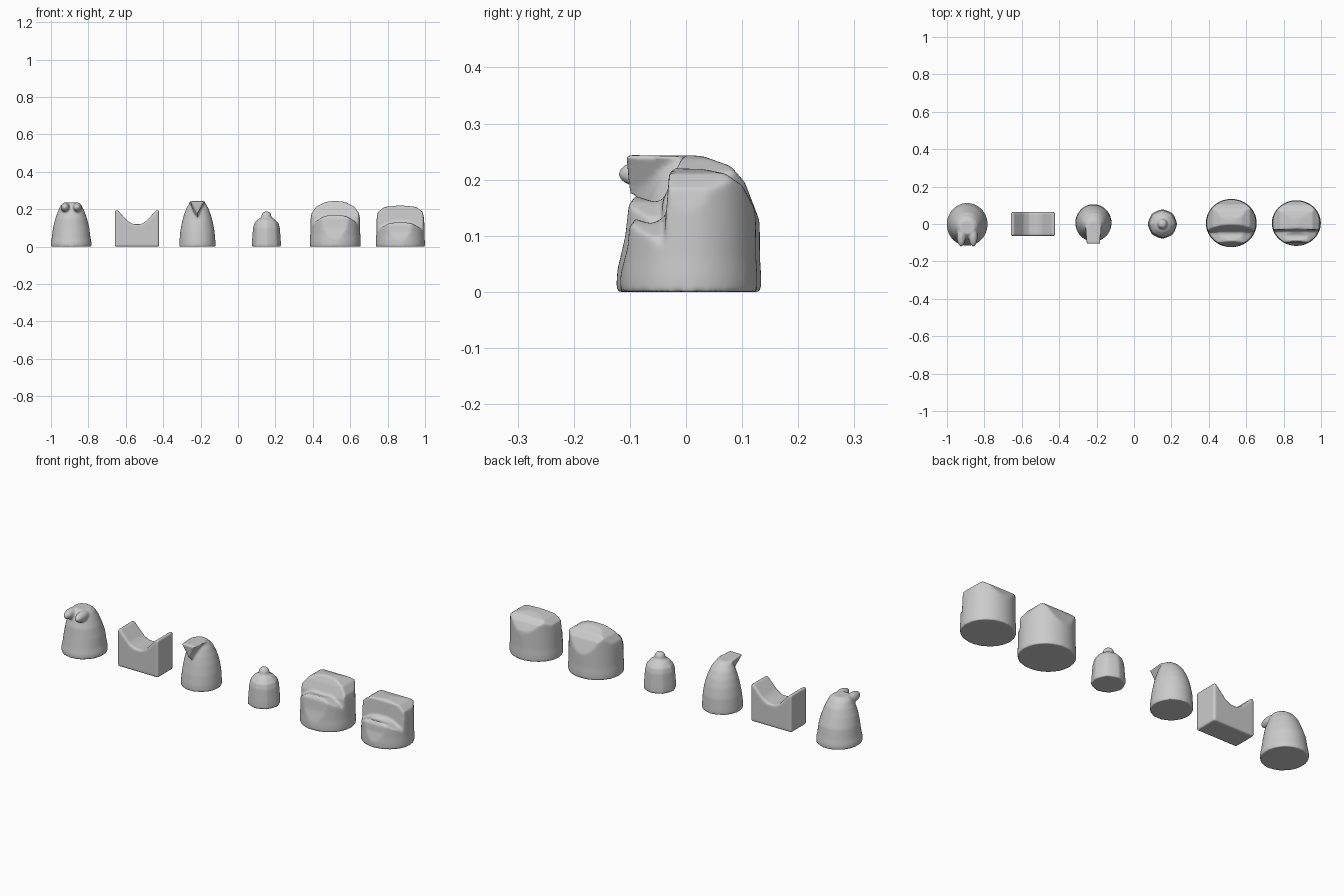
import bpy, bmesh
from math import sin, cos, pi

if "Cube" in bpy.data.objects:
    bpy.data.objects.remove(bpy.data.objects["Cube"])


def make(bm, name):
    bmesh.ops.recalc_face_normals(bm, faces=bm.faces)
    me = bpy.data.meshes.new(name)
    bm.to_mesh(me)
    bm.free()
    ob = bpy.data.objects.new(name, me)
    bpy.context.collection.objects.link(ob)
    return ob


def loft(rings, shape=lambda a: 1.0, n=64):
    """Stack of oval rings: (z, centre y, x radius, y radius)."""
    bm = bmesh.new()
    loops = [[bm.verts.new((rx * shape(2 * pi * i / n) * cos(2 * pi * i / n),
                            cy + ry * shape(2 * pi * i / n) * sin(2 * pi * i / n), z))
              for i in range(n)] for z, cy, rx, ry in rings]
    for a, b in zip(loops, loops[1:]):
        for i in range(n):
            bm.faces.new((a[i], a[(i + 1) % n], b[(i + 1) % n], b[i]))
    bm.faces.new(loops[0])
    bm.faces.new(loops[-1])
    return make(bm, "loft")


def prism(pts, axis, half):
    """Extrude a (side, z) outline along x or y."""
    bm = bmesh.new()
    put = (lambda d, p: (d, p[0], p[1])) if axis == 'x' else (lambda d, p: (p[0], d, p[1]))
    a = [bm.verts.new(put(-half, p)) for p in pts]
    b = [bm.verts.new(put(half, p)) for p in pts]
    bm.faces.new(a)
    bm.faces.new(b)
    for i in range(len(pts)):
        j = (i + 1) % len(pts)
        bm.faces.new((a[i], a[j], b[j], b[i]))
    return make(bm, "prism")


def ball(loc, rad):
    bm = bmesh.new()
    bmesh.ops.create_uvsphere(bm, u_segments=24, v_segments=16, radius=1)
    for v in bm.verts:
        v.co = [c * r + l for c, r, l in zip(v.co, rad, loc)]
    return make(bm, "ball")


def bake(ob):
    dg = bpy.context.evaluated_depsgraph_get()
    me = bpy.data.meshes.new_from_object(ob.evaluated_get(dg))
    ob.modifiers.clear()
    ob.data = me


def intersect(ob, *cutters):
    for c in cutters:
        m = ob.modifiers.new("cut", 'BOOLEAN')
        m.operation, m.solver, m.object = 'INTERSECT', 'EXACT', c
    bake(ob)
    for c in cutters:
        bpy.data.objects.remove(c)
    return ob


def finish(name, parts, x, smooth=6):
    """Fuse the parts into one soft carved piece."""
    bm = bmesh.new()
    for p in parts:
        bm.from_mesh(p.data)
        bpy.data.objects.remove(p)
    me = bpy.data.meshes.new(name)
    bm.to_mesh(me)
    bm.free()
    ob = bpy.data.objects.new(name, me)
    bpy.context.collection.objects.link(ob)
    m = ob.modifiers.new("fuse", 'REMESH')
    m.mode, m.voxel_size = 'VOXEL', 0.005
    m = ob.modifiers.new("soften", 'SMOOTH')
    m.factor, m.iterations = 0.5, smooth
    bake(ob)
    for p in ob.data.polygons:
        p.use_smooth = True
    low = min(v.co.z for v in ob.data.vertices)
    ob.location = (x, 0, -low)


def mirror(half):
    return half + [(-px, z) for px, z in reversed(half) if px]


def throne(name, x, rx, ry, back, back_arch, seat, seat_arch):
    def part(side, arch):
        drum = loft([(0, .005, rx, ry), (.03, .005, rx, ry),
                     (.06, .005, rx * .985, ry * .985), (.3, .005, rx * .96, ry * .97)])
        return intersect(drum, prism(side, 'x', .3), prism(mirror(arch), 'y', .3))
    finish(name, [part(back, back_arch), part(seat, seat_arch)], x, 10)


# two-horned piece
finish("horned_piece", [
    loft([(0, -.002, .109, .114), (.02, -.002, .109, .114), (.05, -.002, .103, .108),
          (.1, -.002, .097, .1), (.15, -.008, .085, .087), (.19, -.01, .07, .072),
          (.22, -.014, .056, .054), (.235, -.018, .04, .036)])]
    + [ball((s * .032, -.065, .21), (.024, .056, .026)) for s in (-1, 1)], -.892)

# V-topped block
block = prism([(-.118, -.002), (.118, -.002), (.118, .192), (.105, .194), (.05, .135),
               (.02, .118), (-.02, .118), (-.05, .135), (-.105, .194), (-.118, .192)], 'y', .064)
finish("notched_block", [block], -.54, 10)

# single-beaked piece
bm = bmesh.new()
near = [bm.verts.new(p) for p in ((-.045, -.01, .242), (.045, -.01, .242), (0, -.03, .12))]
tip = [bm.verts.new(p) for p in ((-.038, -.106, .244), (.038, -.106, .244), (0, -.1, .175))]
bm.faces.new(near)
bm.faces.new(tip)
for i in range(3):
    j = (i + 1) % 3
    bm.faces.new((near[i], near[j], tip[j], tip[i]))
beak = make(bm, "beak")
finish("beaked_piece", [
    loft([(0, .006, .097, .1), (.03, .006, .096, .099), (.08, .008, .092, .094),
          (.13, .008, .083, .084), (.17, .006, .072, .072), (.205, .002, .059, .057),
          (.23, -.004, .044, .04), (.243, -.01, .028, .026)]), beak], -.217)

# small faceted piece with a knob
def octagon(a):
    return .5 + .5 * cos(pi / 8) / cos(a % (pi / 4) - pi / 8) + .02

finish("small_knobbed_piece", [
    loft([(0, 0, .077, .077), (.03, 0, .076, .076), (.1, 0, .071, .071), (.125, 0, .064, .064),
          (.145, 0, .046, .046), (.157, 0, .027, .027), (.172, 0, .025, .025),
          (.183, 0, .018, .018), (.188, 0, .008, .008)], octagon)], .152, 4)

# large throne
throne("large_throne", .52, .136, .129,
       [(-.042, -.01), (-.042, .16), (-.022, .21), (-.004, .244), (.03, .242), (.08, .224),
        (.105, .195), (.13, .13), (.15, -.01)],
       [(.15, -.01), (.138, .12), (.126, .18), (.1, .215), (.055, .238), (0, .246)],
       [(-.126, -.01), (-.122, .04), (-.108, .1), (-.102, .155), (-.09, .171), (-.055, .16),
        (-.03, .168), (0, .17), (.05, .1), (.05, -.01)],
       [(.15, -.01), (.138, .09), (.105, .135), (.06, .162), (0, .174)])

# smaller throne
throne("small_throne", .868, .131, .122,
       [(-.04, -.01), (-.037, .12), (-.03, .212), (-.02, .22), (.03, .219), (.07, .211),
        (.1, .19), (.122, .15), (.14, -.01)],
       [(.14, -.01), (.132, .12), (.12, .185), (.085, .212), (0, .221)],
       [(-.122, -.01), (-.117, .03), (-.104, .08), (-.101, .115), (-.09, .13), (-.062, .121),
        (-.035, .135), (0, .14), (.05, .1), (.05, -.01)],
       [(.14, -.01), (.132, .06), (.105, .1), (.06, .124), (0, .138)])
